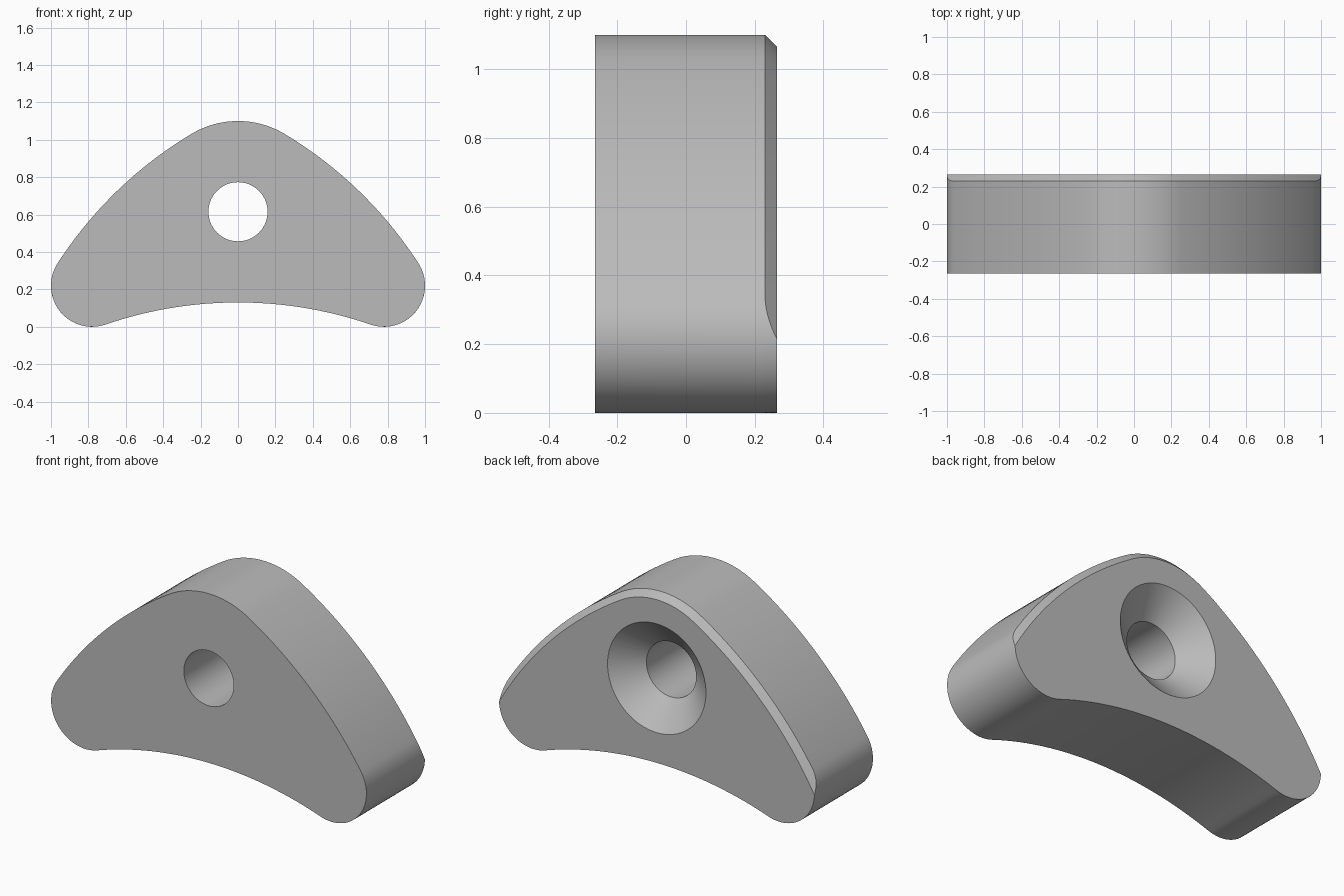
import bpy, bmesh, math
from mathutils import Vector

cube = bpy.data.objects.get("Cube")
if cube:
    bpy.data.objects.remove(cube, do_unlink=True)

# Overall sizes
HALF, CHAMFER = 0.265, 0.035
CROWN, CROWN_R = Vector((0, 0.615)), 0.485
LOBE, LOBE_R = Vector((0.78, 0.22)), 0.22
SIDE_R, ARCH_R, ARCH_TOP = 2.2, 2.185, 0.13
ARCH = Vector((0, ARCH_TOP - ARCH_R))

# Centre of the long side arc, tangent to both the crown and the lobe
gap = LOBE - CROWN
d1, d2, d = SIDE_R - CROWN_R, SIDE_R - LOBE_R, gap.length
u = gap / d
along = (d1 * d1 - d2 * d2 + d * d) / (2 * d)
SIDE = CROWN + u * along + Vector((u.y, -u.x)) * math.sqrt(d1 * d1 - along * along)


def angle(v):
    return math.atan2(v.y, v.x)


def arc(centre, radius, a, b, steps):
    """Points on an arc, leaving out the last one."""
    angles = [a + (b - a) * i / steps for i in range(steps)]
    return [centre + radius * Vector((math.cos(t), math.sin(t))) for t in angles]


def outline(inset):
    """Closed outline; only the crown and long sides move in by the inset."""
    r = SIDE_R - inset
    tangent = angle(CROWN - SIDE)
    cosine = (r * r - d2 * d2 - LOBE_R ** 2) / (2 * d2 * LOBE_R)
    start = angle(LOBE - SIDE) - math.acos(max(-1, min(1, cosine)))
    meet = LOBE + LOBE_R * Vector((math.cos(start), math.sin(start)))
    lobe_end = angle(ARCH - LOBE)
    half = arc(CROWN, CROWN_R - inset, math.pi / 2, tangent, 14)
    half += arc(SIDE, r, tangent, angle(meet - SIDE), 24)
    half += arc(LOBE, LOBE_R, start, lobe_end, 32)
    half += arc(ARCH, ARCH_R, angle(LOBE - ARCH), math.pi / 2, 20)
    half.append(Vector((0, ARCH_TOP)))
    return half + [Vector((-p.x, p.y)) for p in reversed(half[1:-1])]


def loft(name, rings, material):
    """Skin a stack of (y, points) rings and cap both ends."""
    bm = bmesh.new()
    loops = [[bm.verts.new((p.x, y, p.y)) for p in pts] for y, pts in rings]
    for a, b in zip(loops, loops[1:]):
        for i in range(len(a)):
            j = (i + 1) % len(a)
            bm.faces.new((a[i], a[j], b[j], b[i]))
    bm.faces.new(loops[0])
    bm.faces.new(loops[-1])
    bmesh.ops.recalc_face_normals(bm, faces=bm.faces)
    mesh = bpy.data.meshes.new(name)
    bm.to_mesh(mesh)
    bm.free()
    mesh.materials.append(material)
    obj = bpy.data.objects.new(name, mesh)
    bpy.context.collection.objects.link(obj)
    return obj


grey = bpy.data.materials.new("plain grey")
grey.use_nodes = True
colour = (0.5, 0.5, 0.5, 1)
grey.diffuse_color = colour
grey.node_tree.nodes["Principled BSDF"].inputs["Base Color"].default_value = colour

# Body with a chamfer that runs out on the lobes
rings = [(-HALF, outline(0))]
for i in range(9):
    inset = CHAMFER * (i / 8) ** 2
    rings.append((HALF - CHAMFER + inset, outline(inset)))
body = loft("clamp_body", rings, grey)

# Through hole with a countersink on the back
sections = [(-HALF - 0.1, 0.158), (HALF - 0.132, 0.158), (HALF, 0.312), (HALF + 0.06, 0.382)]
cutter = loft("hole_cutter",
              [(y, arc(CROWN, r, 0, math.tau, 72)) for y, r in sections], grey)
cutter.hide_render = True

cut = body.modifiers.new("hole", 'BOOLEAN')
cut.operation = 'DIFFERENCE'
cut.solver = 'EXACT'
cut.object = cutter
bpy.ops.object.select_all(action='DESELECT')
body.select_set(True)
bpy.context.view_layer.objects.active = body
bpy.ops.object.modifier_apply(modifier=cut.name)
bpy.data.objects.remove(cutter, do_unlink=True)
bpy.ops.object.shade_smooth_by_angle(angle=math.radians(25))
